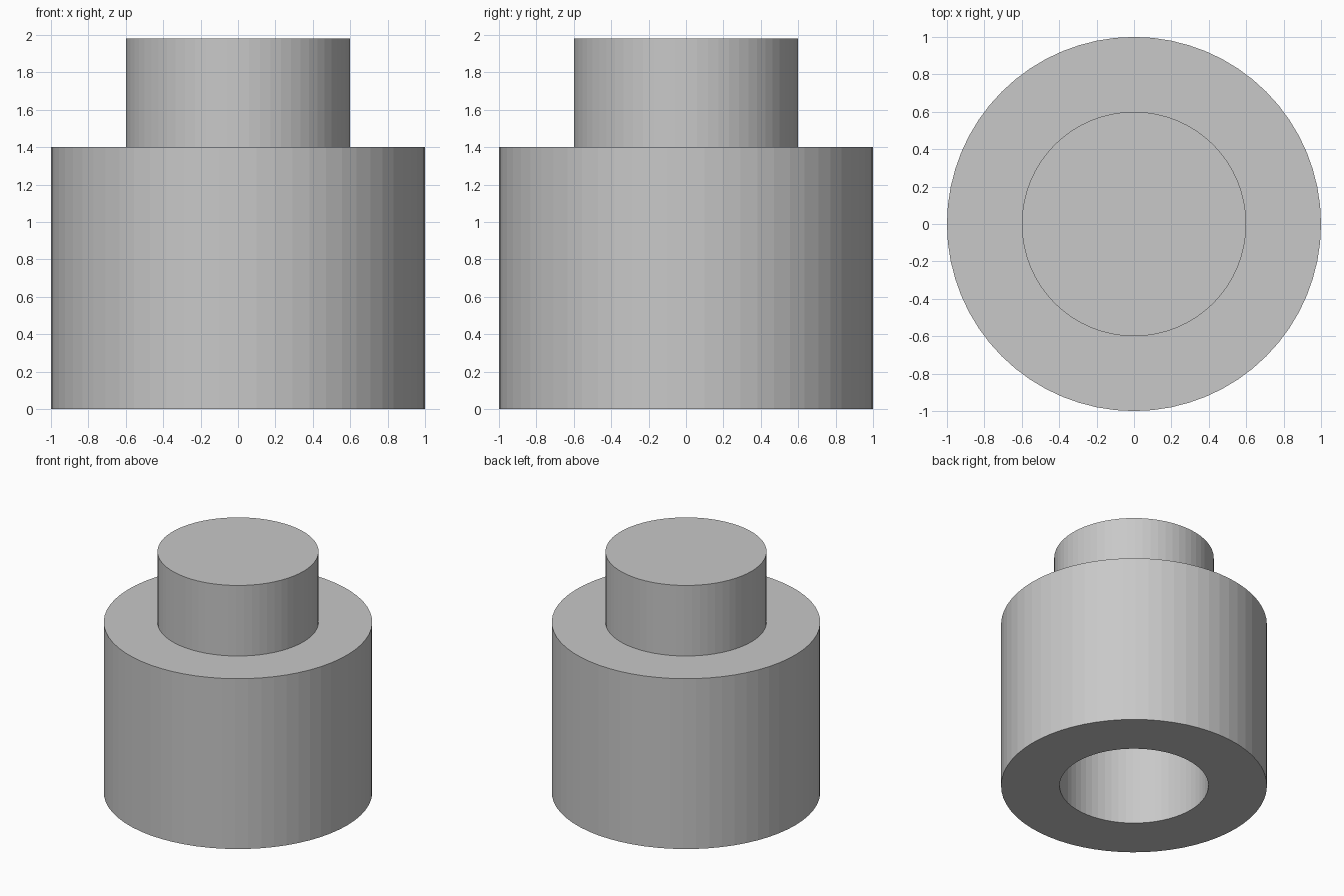
import bpy
import bmesh
import math

cube = bpy.data.objects.get("Cube")
if cube:
    bpy.data.objects.remove(cube, do_unlink=True)

SIDES = 64
BODY_RADIUS, BODY_TOP = 1.0, 1.4
PEG_RADIUS, PEG_TOP = 0.6, 1.98
BORE_RADIUS, BORE_DEPTH = 0.56, 1.0

# Plain grey material
grey = bpy.data.materials.new("grey")
grey.use_nodes = True
colour = (0.58, 0.58, 0.58, 1)
grey.diffuse_color = colour
grey.node_tree.nodes["Principled BSDF"].inputs["Base Color"].default_value = colour


def lathe(name, profile):
    """Turn a profile of (radius, height) points around the z axis."""
    bm = bmesh.new()
    verts = [bm.verts.new((r, 0, z)) for r, z in profile]
    edges = [bm.edges.new(pair) for pair in zip(verts, verts[1:])]
    bmesh.ops.spin(bm, geom=verts + edges, cent=(0, 0, 0), axis=(0, 0, 1),
                   angle=math.tau, steps=SIDES, use_merge=False)
    bmesh.ops.remove_doubles(bm, verts=bm.verts, dist=0.0001)
    bmesh.ops.recalc_face_normals(bm, faces=bm.faces)
    mesh = bpy.data.meshes.new(name)
    bm.to_mesh(mesh)
    bm.free()
    mesh.materials.append(grey)
    obj = bpy.data.objects.new(name, mesh)
    bpy.context.collection.objects.link(obj)
    return obj


# Stepped body: blind bore below, wide drum, narrow solid peg on top
lathe("stepped_body", [
    (0, BORE_DEPTH), (BORE_RADIUS, BORE_DEPTH), (BORE_RADIUS, 0),
    (BODY_RADIUS, 0), (BODY_RADIUS, BODY_TOP),
    (PEG_RADIUS, BODY_TOP), (PEG_RADIUS, PEG_TOP), (0, PEG_TOP),
])
